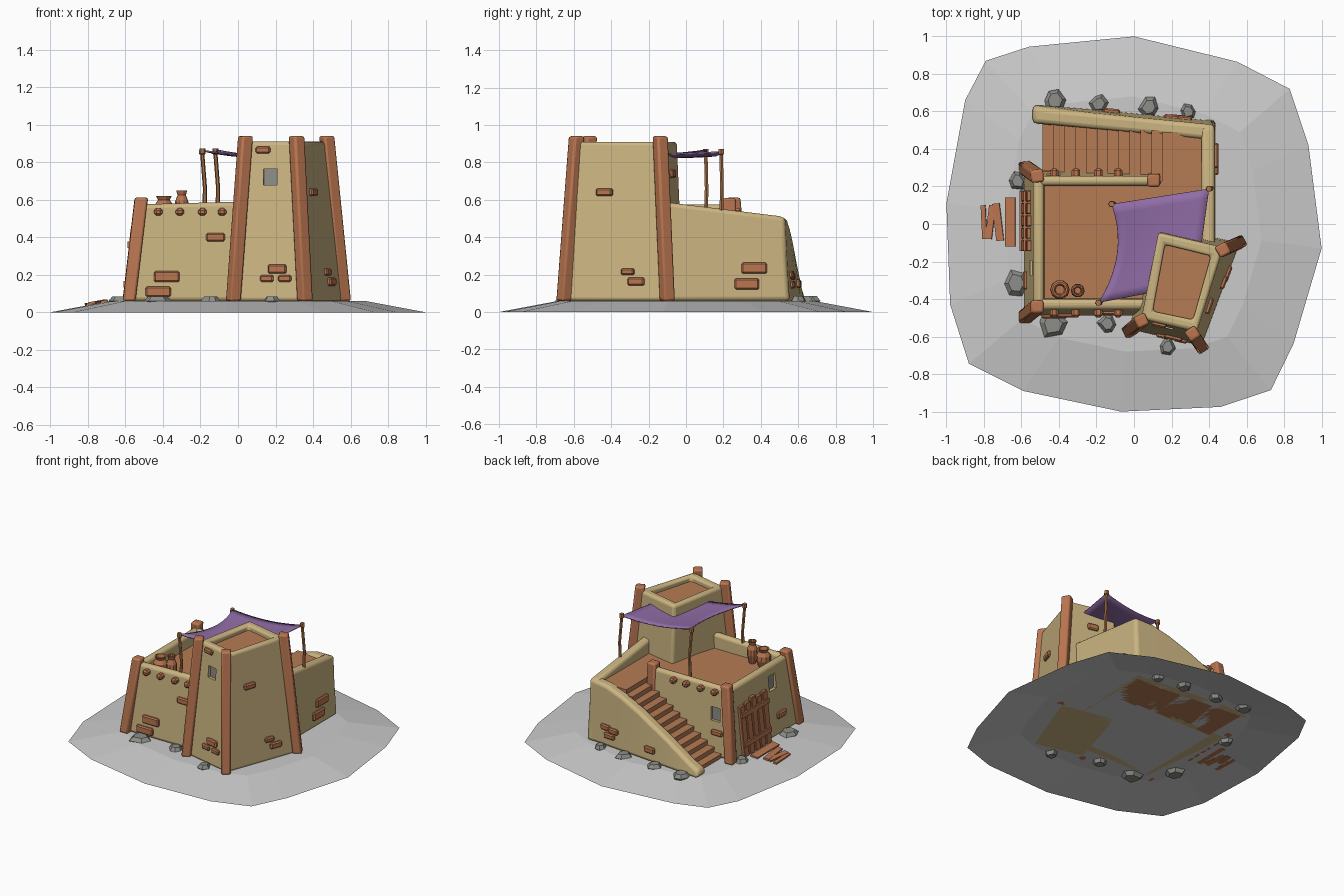
import bpy, bmesh, math, random
from mathutils import Vector as V, Matrix

if "Cube" in bpy.data.objects:
    bpy.data.objects.remove(bpy.data.objects["Cube"])
random.seed(4)
G = 0.06  # ground level under the house

def mat(name, r, g, b):
    m = bpy.data.materials.new(name)
    m.diffuse_color = (r, g, b, 1)
    m.use_nodes = True
    m.node_tree.nodes["Principled BSDF"].inputs["Base Color"].default_value = m.diffuse_color
    return m

TAN = mat("tan_plaster", .60, .46, .22)
CLAY = mat("clay_floor", .47, .20, .09)
TIMBER = mat("timber", .49, .18, .08)
POLE = mat("pole_wood", .42, .18, .07)
GROUND = mat("pale_ground", .60, .60, .60)
STONE = mat("stone", .27, .27, .25)
CLOTH = mat("purple_cloth", .28, .15, .38)

def loft(name, rings, m, bevel=0, seg=1, cap=True):
    """Skin a list of equal-length point rings and close both ends."""
    bm = bmesh.new()
    vs = [[bm.verts.new(p) for p in r] for r in rings]
    n = len(rings[0])
    for a, b in zip(vs, vs[1:]):
        for i in range(n):
            bm.faces.new((a[i], a[(i + 1) % n], b[(i + 1) % n], b[i]))
    if cap:
        bm.faces.new(vs[0])
    bm.faces.new(vs[-1])
    bmesh.ops.recalc_face_normals(bm, faces=bm.faces)
    me = bpy.data.meshes.new(name)
    bm.to_mesh(me)
    bm.free()
    me.materials.append(m)
    o = bpy.data.objects.new(name, me)
    bpy.context.collection.objects.link(o)
    if bevel:
        b = o.modifiers.new("bevel", "BEVEL")
        b.width, b.segments, b.limit_method, b.angle_limit = bevel, seg, 'ANGLE', .6
    if seg > 1:
        bpy.context.view_layer.objects.active = o
        o.select_set(True)
        bpy.ops.object.shade_smooth_by_angle(angle=.7)
        o.select_set(False)
    return o

def at(pts, z):
    z = z if isinstance(z, (list, tuple)) else [z] * len(pts)
    return [(p[0], p[1], h) for p, h in zip(pts, z)]

def rect(x0, x1, y0, y1):
    return [(x0, y0), (x1, y0), (x1, y1), (x0, y1)]

def box(name, c, size, m, rot=Matrix.Identity(3), bevel=0):
    q = rect(-size[0] / 2, size[0] / 2, -size[1] / 2, size[1] / 2)
    return loft(name, [[V(c) + rot @ V((x, y, z)) for x, y in q]
                       for z in (-size[2] / 2, size[2] / 2)], m, bevel)

def circle(x, y, z, r, n=10):
    return [(x + r * math.cos(i * math.tau / n), y + r * math.sin(i * math.tau / n), z) for i in range(n)]

# ground: shallow mound, open underneath
rim = [(0, 1), (.55, .865), (.83, .72), (.93, .42), (1, -.13), (.85, -.64), (.73, -.885), (.46, -.975),
       (-.07, -1), (-.59, -.89), (-.88, -.745), (-.98, -.43), (-1, .11), (-.9, .66), (-.79, .87), (-.56, .945)]
loft("ground", [at(rim, 0), at([(x * .68, y * .68) for x, y in rim], G)], GROUND, cap=False)

# house walls (leaning outer faces)
front_wall = loft("front_wall", [at(rect(-.59, .2, -.49, -.39), G),
                  at(rect(-.53, .2, -.455, -.4), [.575, .595, .595, .575])], TAN, .022, 3)
left_wall = loft("left_wall", [at(rect(-.59, -.47, -.49, .28), G), at(rect(-.535, -.48, -.455, .255), .575)], TAN, .022, 3)
back_wall = loft("back_wall", [at(rect(-.59, .13, .19, .28), G), at(rect(-.53, .12, .205, .255), .575)], TAN, .022, 3)
loft("right_wall", [at(rect(.35, .435, -.25, .555), G),
     at(rect(.36, .43, -.25, .52), [.605, .605, .51, .51])], TAN, .022, 3)
loft("roof_floor", [at(rect(-.5, .38, -.42, .23), .42), at(rect(-.5, .38, -.42, .23), .485)], CLAY)

# stairs with a sloping outer wall
for i in range(11):
    x0 = -.48 + i * .058
    h = G + (i + 1) * .0355
    loft("stair_step", [at(rect(x0, x0 + .06, .22, .55 - i * .005), G), at(rect(x0 - .008, x0 + .06, .22, .55 - i * .005), h)], CLAY)
loft("stair_landing", [at(rect(.155, .38, .2, .49), G), at(rect(.15, .38, .2, .49), .485)], CLAY)
prof = [(-.54, .11), (-.45, .15), (-.25, .265), (0, .395), (.15, .46), (.28, .5), (.43, .51)]
rings = []
for x, z in prof:
    y = .62 - (x + .54) * .095
    rings.append([(x, y + .022, G), (x, y, z), (x, y - .08, z), (x, y - .085, G)])
loft("stair_wall", rings, TAN, .022, 3)

# tower with rim and sunken floor
tb = [(-.03, -.56), (.36, -.65), (.565, -.1), (.135, -.01)]
tt = [(.04, -.505), (.335, -.575), (.475, -.125), (.13, -.045)]
ti = [(.1, -.465), (.315, -.51), (.41, -.17), (.165, -.11)]
tower = loft("tower", [at(tb, G), at(tt, .91), at(ti, .91), at(ti, .8)], TAN, .025, 3)
loft("tower_floor", [at(ti, .85), at(ti, .87)], CLAY)

# leaning corner posts: base, top, height, turn
for b, t, z, yaw in [((-.58, -.495), (-.515, -.44), .612, 0), ((-.58, .3), (-.515, .255), .612, .1),
                     ((.11, .245), (.105, .232), .61, 0), ((-.025, -.57), (.04, -.515), .94, .45),
                     ((.357, -.652), (.312, -.585), .94, .6), ((.562, -.1), (.473, -.138), .94, .5)]:
    R = Matrix.Rotation(yaw, 2)
    w = .034 if z < .7 else .033
    sq = [R @ V(p) for p in rect(-w, w, -w, w)]
    loft("corner_post", [at([V(b) + p for p in sq], G), at([V(t) + p for p in sq], z)], TIMBER, .012, 2)

# wall faces, listed left to right seen from outside: base a, b, top a, b, height, measuring axis
FACES = {
    "front": ((-.59, -.49), (.2, -.49), (-.53, -.455), (.2, -.455), .58, 0),
    "left": ((-.59, .28), (-.59, -.49), (-.535, .255), (-.535, -.455), .575, 1),
    "back": ((.13, .28), (-.59, .28), (.12, .255), (-.53, .255), .575, 0),
    "right": ((.435, -.25), (.435, .555), (.43, -.25), (.43, .52), .55, 1),
    "stair": ((.43, .55), (-.54, .642), (.43, .528), (-.54, .62), .5, 0),
    "tower_front": (tb[0], tb[1], tt[0], tt[1], .91, 0),
    "tower_right": (tb[1], tb[2], tt[1], tt[2], .91, 1),
    "tower_back": (tb[2], tb[3], tt[2], tt[3], .91, 0),
}

def on_wall(name, face, u, z, w, h, m, depth, out=0, bevel=0):
    a, b, c, d, zt, k = FACES[face]
    t = (z - G) / (zt - G)
    L, R = V(a).lerp(V(c), t), V(b).lerp(V(d), t)
    p = L.lerp(R, (u - L[k]) / (R[k] - L[k]))
    e = (R - L).normalized()
    return box(name, (p.x + e.y * out, p.y - e.x * out, z), (w, depth, h), m,
               Matrix.Rotation(math.atan2(e.y, e.x), 3, 'Z'), bevel)

# exposed bricks
for f, u, z, w, h in [
        ("front", -.38, .19, .135, .06), ("front", -.425, .11, .135, .055), ("front", -.12, .4, .1, .045),
        ("tower_front", .135, .865, .08, .035), ("tower_front", .21, .23, .1, .048),
        ("tower_front", .155, .18, .072, .036), ("tower_front", .25, .18, .072, .036),
        ("tower_right", -.435, .64, .09, .042), ("tower_right", -.31, .215, .072, .036),
        ("tower_right", -.265, .163, .092, .045), ("tower_back", .3, .74, .08, .045),
        ("right", .365, .235, .135, .06), ("right", .325, .15, .13, .06),
        ("stair", .27, .2, .08, .04), ("stair", .2, .19, .08, .04), ("stair", .235, .145, .09, .04),
        ("stair", -.12, .15, .09, .045), ("back", -.45, .24, .09, .04), ("left", -.3, .2, .1, .045)]:
    on_wall("brick", f, u, z, w, h, TIMBER, .035, 0, .008)

# roof beam ends
for f in ("front", "back"):
    for x in (-.425, -.31, -.19, -.085):
        on_wall("beam_end", f, x, .535, .045, .04, TIMBER, .08, 0, .012)

# recessed windows
for wall, f, u, z, w, h in [(tower, "tower_front", .172, .72, .075, .085),
                            (left_wall, "left", -.235, .45, .08, .11), (back_wall, "back", -.43, .37, .075, .1)]:
    cut = on_wall("window_cutter", f, u, z, w, h, TAN, .06)
    cut.hide_render = True
    cut.hide_set(True)
    mod = wall.modifiers.new("window", "BOOLEAN")
    mod.operation, mod.object, mod.solver = 'DIFFERENCE', cut, 'EXACT'
    on_wall("window_pane", f, u, z, w, h, STONE, .008, -.022)

# plank door leaning on the left wall
for i in range(5):
    y = -.115 + i * .066
    top = .45 + random.uniform(-.03, .04)
    loft("door_plank", [at(rect(-.612, -.585, y - .029, y + .029), G), at(rect(-.572, -.545, y - .029, y + .029), top)], TIMBER, .004)
for z in (.15, .36):
    on_wall("door_batten", "left", .015, z, .32, .035, TIMBER, .02, .02)

# fallen planks
for x, w, l, z, a in [(-.66, .055, .26, .066, 0), (-.725, .04, .2, .057, .12), (-.765, .035, .18, .05, -.12), (-.8, .025, .18, .043, .05)]:
    rot = Matrix.Rotation(a, 3, 'Z') @ Matrix.Rotation(-.17, 3, 'Y')
    box("fallen_plank", (x, .01, z), (w, l, .014), TIMBER, rot)

# awning, sagging between poles and tower
A, B, C, D = V((.4, .188, .855)), V((-.12, .106, .865)), V((-.19, -.42, .862)), V((.33, -.32, .835))
N = 10
bm = bmesh.new()
grid = []
for i in range(N + 1):
    for j in range(N + 1):
        u, v = i / N, j / N
        p = B.lerp(C, v).lerp(A.lerp(D, v), u)
        p.x += .26 * (1 - u) * v * (1 - v)
        p.z -= .04 * (1 - u) * 4 * v * (1 - v) * .5 + .1 * u * (1 - u) * (1 - v * .5)
        grid.append(bm.verts.new(p))
for i in range(N):
    for j in range(N):
        k = i * (N + 1) + j
        bm.faces.new((grid[k], grid[k + 1], grid[k + N + 2], grid[k + N + 1])).smooth = True
bmesh.ops.recalc_face_normals(bm, faces=bm.faces)
me = bpy.data.meshes.new("awning")
bm.to_mesh(me)
bm.free()
me.materials.append(CLOTH)
awning = bpy.data.objects.new("awning", me)
bpy.context.collection.objects.link(awning)
s = awning.modifiers.new("thickness", "SOLIDIFY")
s.thickness, s.offset = .008, 0

# awning poles with knobs
for p in (A, B, C):
    x, y = p.x, p.y
    loft("awning_pole", [circle(x + .01, y, .48, .013, 6), circle(x + .014, y + .004, .66, .011, 6),
                         circle(x, y, .84, .011, 6), circle(x, y, .845, .018, 6), circle(x, y, .872, .016, 6)], POLE)

# clay pots
for x, y, r, h in [(-.395, -.35, .052, .14), (-.3, -.355, .037, .17)]:
    z = .48
    loft("clay_pot", [circle(x, y, z + h * f, r * k) for f, k in
                      [(0, .6), (.4, 1), (.65, .95), (.85, .6), (1, .8), (1, .6), (.8, .45)]], TIMBER)

# loose stones
for x, y, r in [(-.42, .665, .07), (-.19, .64, .055), (.08, .625, .06), (.29, .6, .05), (-.62, .23, .055),
                (-.63, -.31, .08), (-.43, -.54, .08), (-.14, -.53, .06), (.18, -.655, .055)]:
    k = [(a, random.uniform(.75, 1.05)) for a in [i * math.tau / 6 + random.uniform(-.25, .25) for i in range(6)]]
    loft("stone", [[(x + r * f * q * math.cos(a), y + r * f * q * math.sin(a), z) for a, q in k]
                   for f, z in ((.7, .035), (1, .06), (.65, .085))], STONE)
